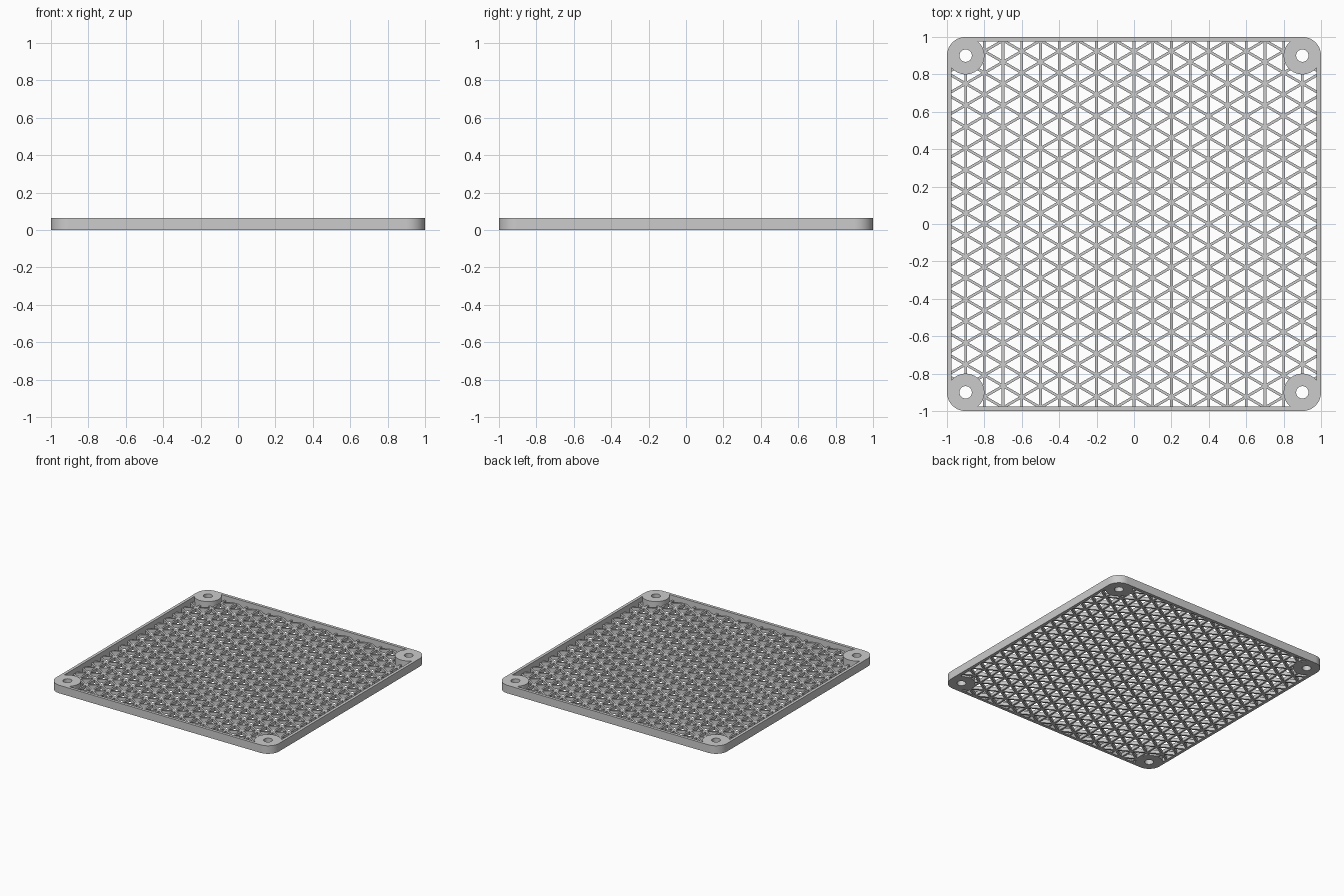
import bpy, bmesh, math
from mathutils import Vector, Matrix

HEIGHT = 0.065       # rim and corner bosses
MESH_H = 0.027       # lattice thickness
WALL = 0.024
BOSS = 0.9           # boss centre offset
BOSS_R = 0.1
HOLE_R = 0.033
STEP = 0.1           # spacing between parallel bars
BAR_W = 0.0145

cube = bpy.data.objects.get("Cube")
if cube:
    bpy.data.objects.remove(cube, do_unlink=True)

grey = bpy.data.materials.new("plain grey")
grey.use_nodes = True
colour = (0.6, 0.6, 0.6, 1)
grey.diffuse_color = colour
for node in grey.node_tree.nodes:
    if node.type == 'BSDF_PRINCIPLED':
        node.inputs["Base Color"].default_value = colour


def finish(bm, name, smooth=True):
    bmesh.ops.recalc_face_normals(bm, faces=bm.faces)
    mesh = bpy.data.meshes.new(name)
    bm.to_mesh(mesh)
    bm.free()
    mesh.materials.append(grey)
    obj = bpy.data.objects.new(name, mesh)
    bpy.context.collection.objects.link(obj)
    if smooth:
        bpy.ops.object.select_all(action='DESELECT')
        obj.select_set(True)
        bpy.context.view_layer.objects.active = obj
        bpy.ops.object.shade_smooth_by_angle(angle=math.radians(30))


def ring(name, outer, inner, height):
    """Solid band between two outlines that have the same point count."""
    bm = bmesh.new()
    loops = [[bm.verts.new((x, y, z)) for x, y in outline]
             for outline, z in ((outer, 0), (outer, height), (inner, height), (inner, 0))]
    n = len(outer)
    for k in range(4):
        a, b = loops[k], loops[(k + 1) % 4]
        for i in range(n):
            j = (i + 1) % n
            bm.faces.new((a[i], a[j], b[j], b[i]))
    finish(bm, name)


def circle(cx, cy, r, n=64):
    return [(cx + r * math.cos(2 * math.pi * i / n),
             cy + r * math.sin(2 * math.pi * i / n)) for i in range(n)]


def rounded_square(r, n=16):
    pts = []
    for q, (sx, sy) in enumerate(((1, 1), (-1, 1), (-1, -1), (1, -1))):
        for i in range(n + 1):
            a = math.pi / 2 * (q + i / n)
            pts.append((sx * BOSS + r * math.cos(a), sy * BOSS + r * math.sin(a)))
    return pts


# Outer rim
ring("rim", rounded_square(BOSS_R), rounded_square(BOSS_R - WALL), HEIGHT)

# Corner screw bosses
for y, row in ((-BOSS, "front"), (BOSS, "back")):
    for x, side in ((-BOSS, "right"), (BOSS, "left")):
        ring(f"{row}_{side}_boss", circle(x, y, BOSS_R), circle(x, y, HOLE_R), HEIGHT)


# Triangular lattice of straight bars
def open_area(p):
    """True between the rim walls and clear of the corner bosses."""
    x, y = abs(p.x), abs(p.y)
    if max(x, y) > 1 - WALL / 2 or min(x, y) > BOSS:
        return False
    return math.hypot(x - BOSS, y - BOSS) > BOSS_R - 0.015


def add_bar(bm, a, b):
    d = b - a
    place = (Matrix.Translation(((a.x + b.x) / 2, (a.y + b.y) / 2, MESH_H / 2))
             @ Matrix.Rotation(math.atan2(d.y, d.x), 4, 'Z')
             @ Matrix.Diagonal((d.length, BAR_W, MESH_H, 1)))
    bmesh.ops.create_cube(bm, size=1, matrix=place)


bm = bmesh.new()
for angle in (90, 30, -30):
    t = math.radians(angle)
    along = Vector((math.cos(t), math.sin(t)))
    across = Vector((-along.y, along.x))
    for k in range(-15, 16):
        base = across * (k * STEP)
        run = []
        for i in range(-750, 751):
            p = base + along * (i * 0.002)
            if open_area(p):
                run.append(p)
                continue
            if len(run) > 5:
                add_bar(bm, run[0], run[-1])
            run = []
finish(bm, "lattice", smooth=False)
